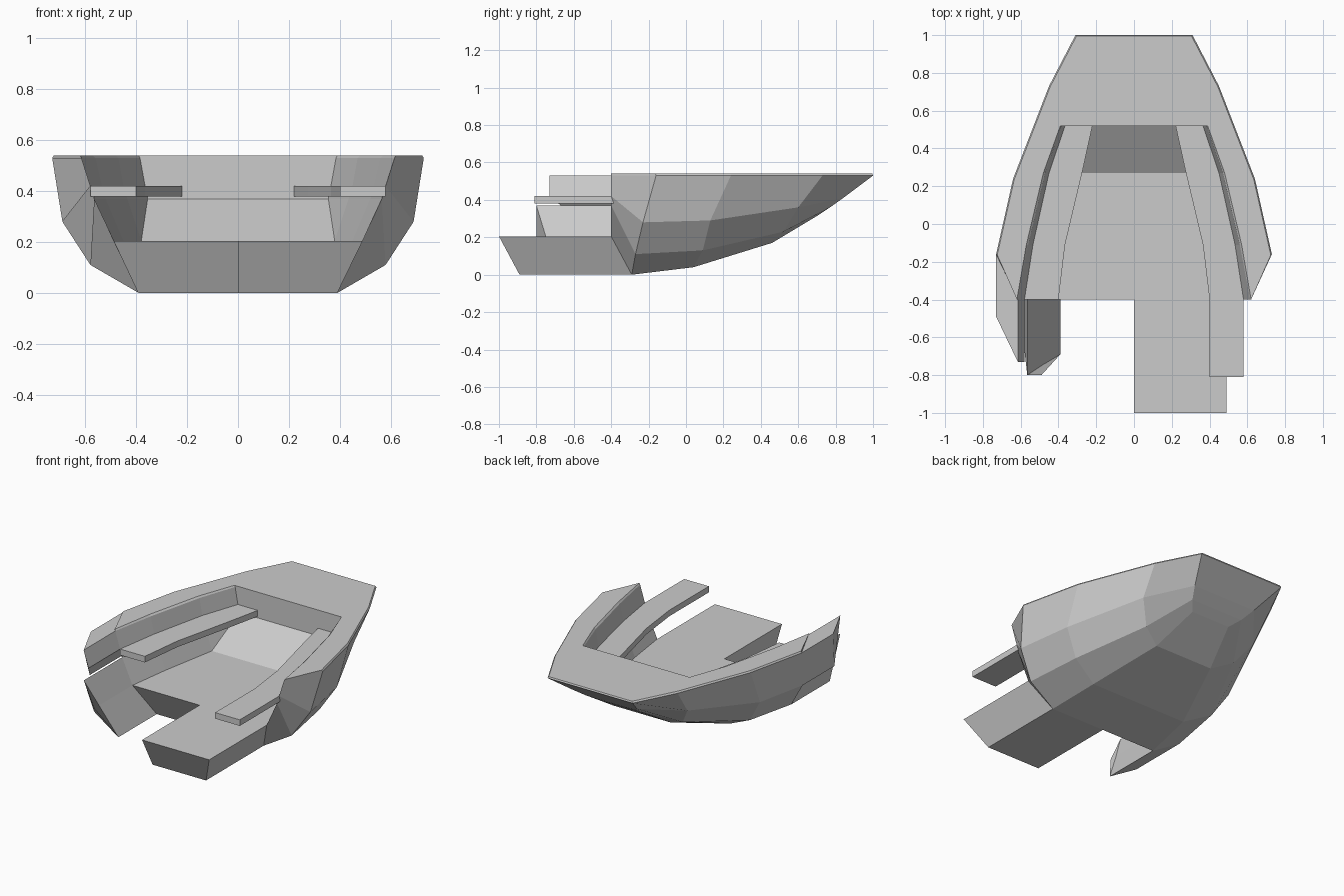
import bpy, bmesh
from mathutils import Vector

cube = bpy.data.objects.get("Cube")
if cube:
    bpy.data.objects.remove(cube, do_unlink=True)

grey = bpy.data.materials.new("hull_grey")
grey.use_nodes = True
colour = (0.6, 0.6, 0.6, 1)
grey.diffuse_color = colour
grey.node_tree.nodes["Principled BSDF"].inputs["Base Color"].default_value = colour


def make(name, polys):
    """Build a flat-shaded object from polygons, welding shared corners."""
    bm = bmesh.new()
    for poly in polys:
        corners = []
        for p in poly:
            if all((Vector(p) - Vector(q)).length > 1e-4 for q in corners):
                corners.append(p)
        if len(corners) > 2:
            bm.faces.new([bm.verts.new(p) for p in corners])
    bmesh.ops.remove_doubles(bm, verts=bm.verts, dist=0.0005)
    bmesh.ops.recalc_face_normals(bm, faces=bm.faces)
    mesh = bpy.data.meshes.new(name)
    bm.to_mesh(mesh)
    bm.free()
    mesh.materials.append(grey)
    obj = bpy.data.objects.new(name, mesh)
    bpy.context.collection.objects.link(obj)
    return obj


def flip(p):
    return (-p[0], p[1], p[2])


def full(half):
    return half + [flip(p) for p in reversed(half)]


def loft(rows):
    return [(a[i], a[i + 1], b[i + 1], b[i])
            for a, b in zip(rows, rows[1:]) for i in range(len(a) - 1)]


def ladder(row):
    """Close a symmetric section with cross strips."""
    n = len(row)
    return [(row[i], row[i + 1], row[n - 2 - i], row[n - 1 - i]) for i in range(n // 2 - 1)]


def shift(p, d):
    return (p[0], p[1] - d, p[2])


def pulled(name, quad, d):
    """Panel drawn out towards the stern."""
    end = [shift(p, d) for p in quad]
    sides = [(quad[i], quad[i - 1], end[i - 1], end[i]) for i in range(len(quad))]
    return make(name, sides + [end])


# Well sections, from rim to floor, stern to bow
levels = [0.54, 0.53, 0.42, 0.37, 0.205]
well_widths = {
    -0.4: [0.62, 0.615, 0.58, 0.565, 0.49],
    -0.11: [0.57, 0.56, 0.535, 0.52, 0.45],
    0.27: [0.48, 0.47, 0.45, 0.435, 0.38],
    0.52: [0.39, 0.385, 0.365, 0.355],
}
well = [[(x, y, z) for x, z in zip(ws, levels)] for y, ws in well_widths.items()]
well[-1].append(well[-1][-1])          # floor ramps up to the forward bulkhead

# Outer sections: gunwale, upper chine, lower chine, bottom edge
stations = [
    [(0.73, -0.16, 0.53), (0.69, -0.23, 0.28), (0.58, -0.27, 0.11), (0.39, -0.29, 0)],
    [(0.64, 0.24, 0.53), (0.63, 0.13, 0.29), (0.53, 0.09, 0.13), (0.35, 0.04, 0.04)],
    [(0.45, 0.73, 0.53), (0.43, 0.6, 0.36), (0.34, 0.52, 0.23), (0.21, 0.46, 0.17)],
    [(0.31, 1.0, 0.53), (0.23, 0.84, 0.41), (0.19, 0.77, 0.36), (0.14, 0.71, 0.32)],
]
outer = [well[0]]
for s in stations:
    x, y, z = s[0]
    outer.append([(x - 0.006, y - 0.004, 0.54)] + s)

# Hull shell, transom, bow plate, well and deck
outer_rows, well_rows = [full(r) for r in outer], [full(r) for r in well]
polys = loft(outer_rows) + ladder(outer_rows[-1])
polys += loft(well_rows) + ladder(well_rows[-1])
g, w = [r[0] for r in outer], [r[0] for r in well]
for i in range(3):
    strip = (g[i], g[i + 1], w[i + 1], w[i])
    polys += [strip, [flip(p) for p in strip]]
polys.append([g[3], g[4], flip(g[4]), flip(g[3]), flip(w[3]), w[3]])
make("hull", polys)

# Side benches; the left one runs past the stern
bench_plan = [(0.58, 0.40, -0.4), (0.545, 0.365, -0.11), (0.455, 0.275, 0.27), (0.37, 0.22, 0.52)]
for side, name in ((1, "left_bench"), (-1, "right_bench")):
    plan = ([(0.58, 0.40, -0.81)] if side > 0 else []) + bench_plan
    rows = []
    for a, b, y in plan:
        ring = [(a, 0.42), (b, 0.42), (b, 0.38), (a, 0.38), (a, 0.42)]
        rows.append([(side * x, y, z) for x, z in ring])
    make(name, loft(rows) + [rows[0][:4], rows[-1][:4]])

# Drawn-out stern panels
stern, first = outer[0], outer[1]
upper = [stern[1], first[1], first[2], stern[2]]
lower = [stern[3], first[3], first[4], stern[4]]
pulled("right_upper_stern_panel", [flip(p) for p in upper], 0.33)
pulled("right_lower_stern_panel", [flip(p) for p in lower], 0.40)
a, b = stern[4], first[4]
pulled("left_stern_platform", [a, b, (0, b[1], b[2]), (0, a[1], a[2])], 0.6)
